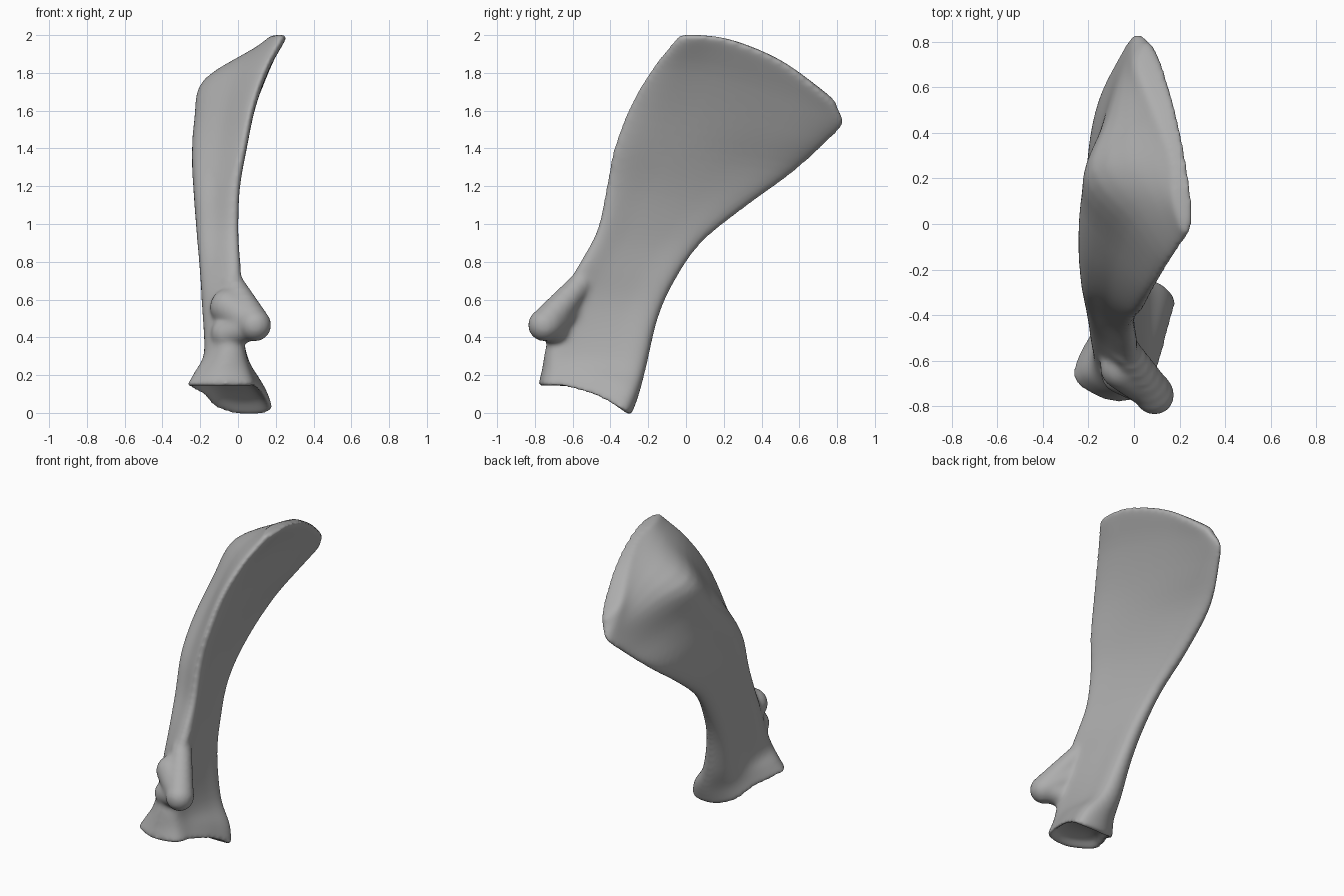
import bpy, bmesh
from mathutils import Vector

old = bpy.data.objects.get("Cube")
if old:
    bpy.data.objects.remove(old, do_unlink=True)

bone = bpy.data.materials.new("bone_grey")
bone.use_nodes = True
COLOUR = (0.42, 0.42, 0.42, 1)
bone.diffuse_color = COLOUR
bone.node_tree.nodes["Principled BSDF"].inputs["Base Color"].default_value = COLOUR


def mix(a, b, t):
    return a + (b - a) * t


def spline(points, steps, closed):
    """Catmull-Rom interpolation through a list of vectors."""
    n, out = len(points), []
    pick = (lambda i: points[i % n]) if closed else (lambda i: points[min(max(i, 0), n - 1)])
    for i in range(n if closed else n - 1):
        a, b, c, d = (pick(i + k) for k in (-1, 0, 1, 2))
        for k in range(steps):
            t = k / steps
            out.append(0.5 * (2 * b + (c - a) * t + (2 * a - 5 * b + 4 * c - d) * t * t
                              + (3 * b - a - 3 * c + d) * t ** 3))
    return out if closed else out + [points[-1]]


def section(front, back, xf, xb, spine, xs, thick, bulge=0, bow=0):
    """Cross-section of the blade: inner side front to back, then the ridged outer side."""
    def inner(u):
        return u, mix(xf, xb, u) + thick + bulge * 4 * u * (1 - u)
    half = mix(spine, 0.88, 0.5)
    outline = [(0, xf), inner(0.06), inner(0.3), inner(0.65), inner(0.94), (1, xb),
               (0.88, xb - thick), (half, mix(xs, xb - thick, 0.5)),
               (spine, xs), (spine * 0.45, mix(xf - thick, xs, 0.35))]
    return [Vector((x, mix(front[0], back[0], u),
                    mix(front[1], back[1], u) + bow * 4 * u * (1 - u))) for u, x in outline]


# Blade sections from the joint socket up to the top border
rows = [
    section((-.78, .15), (-.29, -.01), -.10, .03, .35, -.26, .15, .02, .05),
    section((-.76, .23), (-.25, .10), -.09, .02, .35, -.22, .12, .02, .03),
    section((-.74, .35), (-.21, .25), -.06, -.04, .3, -.18, .08, .02),
    section((-.67, .60), (-.15, .50), -.04, -.09, .3, -.19, .06),
    section((-.57, .78), (-.06, .70), -.03, -.12, .25, -.20, .05),
    section((-.47, .97), (.08, .90), -.03, -.15, .2, -.215, .04),
    section((-.42, 1.2), (.30, 1.08), -.02, -.165, .2, -.23, .04),
    section((-.38, 1.4), (.56, 1.27), .015, -.14, .27, -.24, .04),
    section((-.29, 1.63), (.74, 1.43), .06, -.06, .35, -.23, .04),
    section((-.17, 1.83), (.83, 1.53), .13, .0, .4, -.18, .04, .02, .06),
    section((-.05, 1.98), (.80, 1.62), .21, .04, .4, .13, .045, .04, .11),
]
# Rounded rim and hollow of the socket: smaller copies of the lowest section
centre = sum(rows[0], Vector()) / len(rows[0])
socket = [[centre + (p - centre) * size + Vector((0, 0, lift)) for p in rows[0]]
          for size, lift in ((0.5, 0.055), (0.72, 0.035), (0.92, -0.01))]
# Rounded top border
crest = [mix(p, rows[-1][-i % len(rows[-1])], 0.25) + Vector((0.01, 0, 0.02))
         for i, p in enumerate(rows[-1])]

loops = [spline(r, 5, True) for r in rows + [crest]]
columns = [spline(list(c), 4, False) for c in zip(*loops)]
rings = [spline(s, 5, True) for s in socket] + [list(r) for r in zip(*columns)]

bm = bmesh.new()
grid = [[bm.verts.new(p) for p in ring] for ring in rings]
count = len(grid[0])
for low, high in zip(grid, grid[1:]):
    for i in range(count):
        j = (i + 1) % count
        bm.faces.new((low[i], low[j], high[j], high[i]))
# Caps bridge the inner side to the outer side
for ring in (grid[0], grid[-1]):
    for i in range(count // 2):
        quad = [ring[i], ring[i + 1], ring[-i - 1], ring[-i % count]]
        bm.faces.new(list(dict.fromkeys(quad)))
bmesh.ops.recalc_face_normals(bm, faces=bm.faces)


def swelling(start, end, r_start, r_end, steps=7):
    """Tapering knob made of overlapping balls, fused later."""
    for k in range(steps):
        t = k / (steps - 1)
        made = bmesh.ops.create_icosphere(bm, subdivisions=3, radius=mix(r_start, r_end, t))
        bmesh.ops.translate(bm, verts=made["verts"], vec=Vector(start).lerp(Vector(end), t))


# Hooked knob in front of the neck, and its broad roots
swelling((.09, -.75, .465), (-.03, -.56, .68), .088, .065)
swelling((.085, -.735, .47), (-.05, -.63, .56), .085, .1)
swelling((.06, -.72, .46), (-.06, -.66, .42), .08, .085)

mesh = bpy.data.meshes.new("shoulder_blade")
bm.to_mesh(mesh)
bm.free()
mesh.materials.append(bone)
for poly in mesh.polygons:
    poly.use_smooth = True
blade = bpy.data.objects.new("shoulder_blade", mesh)
bpy.context.collection.objects.link(blade)

# Fuse everything into one smooth bone
fuse = blade.modifiers.new("fuse", 'REMESH')
fuse.mode = 'VOXEL'
fuse.voxel_size = 0.012
fuse.use_smooth_shade = True
soften = blade.modifiers.new("soften", 'SMOOTH')
soften.factor = 0.5
soften.iterations = 18
